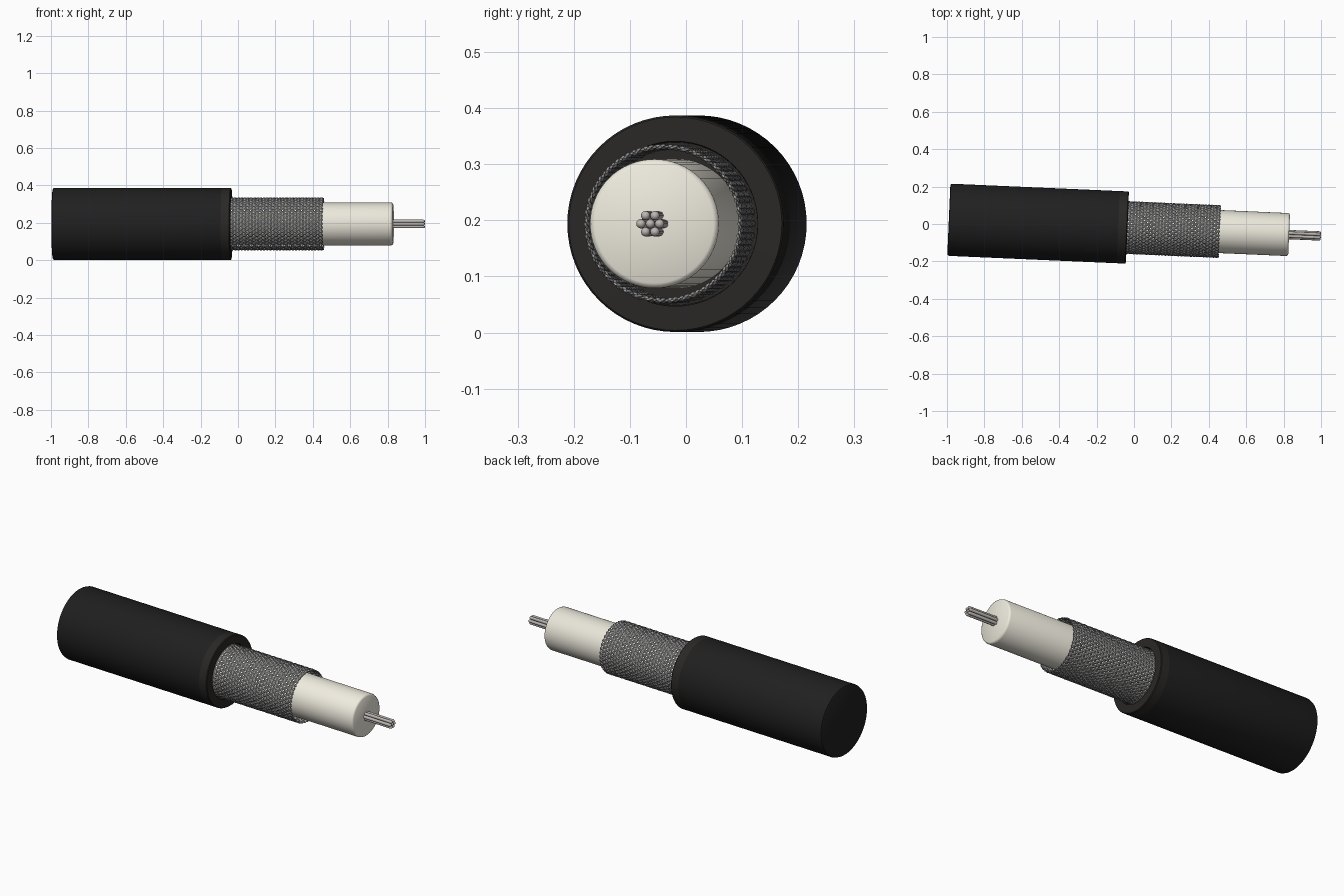
import bpy, bmesh, math
from mathutils import Matrix, Vector

if "Cube" in bpy.data.objects:
    bpy.data.objects.remove(bpy.data.objects["Cube"])

# Cable axis: lies along x, turned slightly about z
POSE = Matrix.Translation((0, -0.0205, 0.194)) @ Matrix.Rotation(math.radians(-2.5), 4, 'Z')


def material(name, rgb):
    m = bpy.data.materials.new(name)
    m.diffuse_color = (*rgb, 1)
    m.use_nodes = True
    m.node_tree.nodes["Principled BSDF"].inputs["Base Color"].default_value = m.diffuse_color
    return m


BLACK = material("black_rubber", (0.014, 0.014, 0.014))
DARK = material("dark_cut_rubber", (0.023, 0.021, 0.019))
CREAM = material("cream_plastic", (0.86, 0.83, 0.73))
STEEL = material("bare_wire", (0.50, 0.47, 0.45))
GREY = material("braid_wire", (0.33, 0.33, 0.33))


def finish(name, bm, mat, angle=35):
    bmesh.ops.recalc_face_normals(bm, faces=bm.faces)
    me = bpy.data.meshes.new(name)
    bm.to_mesh(me)
    bm.free()
    ob = bpy.data.objects.new(name, me)
    bpy.context.collection.objects.link(ob)
    ob.matrix_world = POSE
    me.materials.append(mat)
    bpy.ops.object.select_all(action='DESELECT')
    ob.select_set(True)
    bpy.context.view_layer.objects.active = ob
    bpy.ops.object.shade_smooth_by_angle(angle=math.radians(angle))
    return ob


def tube(bm, path, radii, sides, caps=True):
    """Rings in the yz plane along a path, skinned and capped."""
    rings = []
    for p, r in zip(path, radii):
        rings.append([bm.verts.new(p + Vector((0, r * math.cos(a), r * math.sin(a))))
                      for a in (2 * math.pi * k / sides for k in range(sides))])
    for a, b in zip(rings, rings[1:]):
        for k in range(sides):
            bm.faces.new((a[k], a[k - 1], b[k - 1], b[k]))
    if caps:
        bm.faces.new(rings[0])
        bm.faces.new(rings[-1])


def lathe(name, profile, mat, sides=64, angle=35):
    bm = bmesh.new()
    tube(bm, [Vector((x, 0, 0)) for x, r in profile], [r for x, r in profile], sides)
    return finish(name, bm, mat, angle)


# Outer jacket with a softened back end
lathe("jacket", [(-0.991, 0.184), (-0.988, 0.190), (-0.980, 0.193), (-0.085, 0.193)], BLACK)

# Cut end of the jacket, with the opening the braid leaves from
lathe("jacket_end", [(-0.085, 0.193), (-0.040, 0.193), (-0.036, 0.190),
                     (-0.035, 0.147), (-0.070, 0.145)], DARK)

# Inner insulation with a softened rim
lathe("insulation", [(-0.08, 0.115), (0.818, 0.115), (0.826, 0.1125), (0.830, 0.106)],
      CREAM, angle=50)

# Seven-strand conductor with rounded tips
bm = bmesh.new()
R = 0.0083
centres = [(0, 0)] + [(2 * R * math.cos(k * math.pi / 3), 2 * R * math.sin(k * math.pi / 3))
                      for k in range(6)]
tip = [(1.0 - R + R * math.sin(a), R * math.cos(a))
       for a in (math.radians(d) for d in (0, 25, 50, 72, 86))]
for y, z in centres:
    prof = [(0.80, R)] + tip
    tube(bm, [Vector((x, y, z)) for x, r in prof], [r for x, r in prof], 14)
finish("conductor_strands", bm, STEEL, 60)

# Woven braid: two sets of opposite helices passing over and under
N, RB, AMP, WIRE = 40, 0.137, 0.0026, 0.0032
X0, X1, TWIST = -0.065, 0.457, 4.6
STEPS = 132
bm = bmesh.new()
for sign in (1, -1):
    for i in range(N):
        rings = []
        for s in range(STEPS + 1):
            x = X0 + (X1 - X0) * s / STEPS
            turn = TWIST * (x - X0)
            th = 2 * math.pi * i / N + sign * turn
            r = RB + sign * AMP * math.cos(N * turn)
            out = Vector((0, math.cos(th), math.sin(th)))
            along = Vector((1, -sign * RB * TWIST * math.sin(th),
                            sign * RB * TWIST * math.cos(th))).normalized()
            side = along.cross(out)
            c = Vector((x, 0, 0)) + out * r
            # flattened strand section
            rings.append([bm.verts.new(c + out * WIRE * 0.75 * math.sin(a)
                                       + side * WIRE * 1.9 * math.cos(a))
                          for a in (k * math.pi / 2 for k in range(4))])
        for a, b in zip(rings, rings[1:]):
            for k in range(4):
                bm.faces.new((a[k], a[k - 1], b[k - 1], b[k]))
        bm.faces.new(rings[0])
        bm.faces.new(rings[-1])
finish("braided_shield", bm, GREY, 40)
